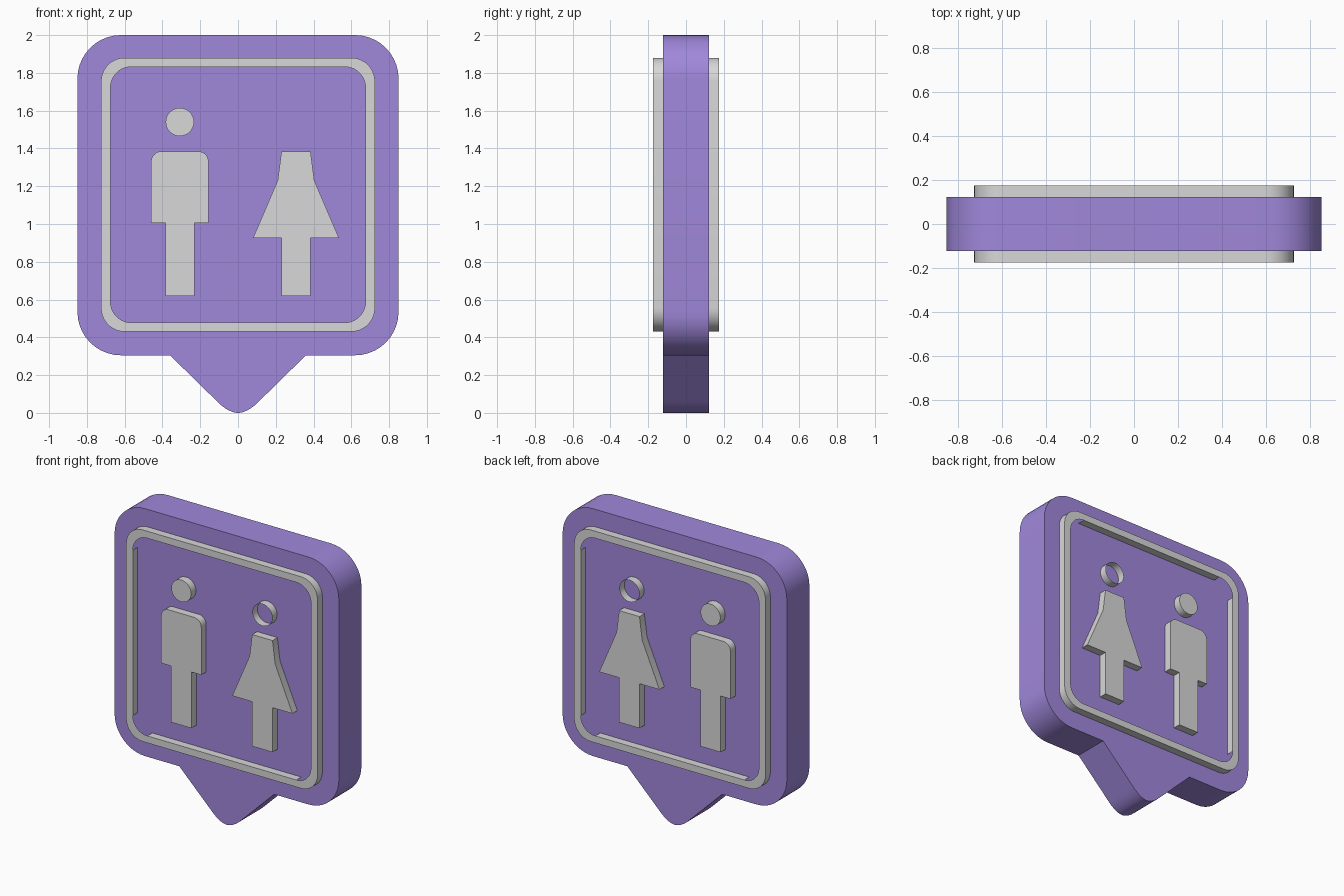
import bpy, bmesh
from math import cos, sin, pi, radians

if "Cube" in bpy.data.objects:
    bpy.data.objects.remove(bpy.data.objects["Cube"], do_unlink=True)

BODY_Y, RELIEF_Y = 0.122, 0.175
STEPS = 10


def material(name, rgb):
    m = bpy.data.materials.new(name)
    m.use_nodes = True
    m.diffuse_color = (*rgb, 1)
    m.node_tree.nodes["Principled BSDF"].inputs["Base Color"].default_value = (*rgb, 1)
    return m


purple = material("purple", (0.352, 0.246, 0.708))
grey = material("light grey", (0.686, 0.686, 0.686))


def arc(cx, cz, r, start, end, steps=STEPS):
    angles = [radians(start + (end - start) * i / steps) for i in range(steps + 1)]
    return [(cx + r * cos(a), cz + r * sin(a)) for a in angles]


def rounded_rect(half, z0, z1, r):
    """Counter-clockwise outline, starting at the bottom right corner."""
    x = half - r
    return (arc(x, z0 + r, r, -90, 0) + arc(x, z1 - r, r, 0, 90)
            + arc(-x, z1 - r, r, 90, 180) + arc(-x, z0 + r, r, 180, 270))


def ring(bm, points, depth):
    return [[bm.verts.new((x, y, z)) for x, z in points] for y in (-depth, depth)]


def finish(bm, name, mat):
    mesh = bpy.data.meshes.new(name)
    bm.normal_update()
    bm.to_mesh(mesh)
    bm.free()
    mesh.materials.append(mat)
    mesh.polygons.foreach_set("use_smooth", [True] * len(mesh.polygons))
    mesh.set_sharp_from_angle(angle=radians(25))
    obj = bpy.data.objects.new(name, mesh)
    bpy.context.collection.objects.link(obj)


def extrude(name, points, depth, mat, capped=True):
    bm = bmesh.new()
    front, back = ring(bm, points, depth)
    for i in range(len(points)):
        j = (i + 1) % len(points)
        bm.faces.new((front[i], back[i], back[j], front[j]))
    if capped:
        bm.faces.new(front)
        bm.faces.new(back[::-1])
    finish(bm, name, mat)


def mirrored(cx, right_half):
    """Close a bottom-to-top right half outline with its mirror image."""
    return ([(cx + x, z) for x, z in right_half]
            + [(cx - x, z) for x, z in reversed(right_half)])


# Sign board with a rounded pointer below
tip = []
for i in range(-STEPS, STEPS + 1):
    t = i / STEPS
    x = 0.11 * t
    tip.append((x, 0.06 * abs(t) ** 1.85))
board = rounded_rect(0.85, 0.305, 2.0, 0.23)
extrude("sign_board", [(-0.36, 0.305)] + tip + [(0.36, 0.305)] + board, BODY_Y, purple)

# Raised border, its inner walls only along the straight sides
outer = rounded_rect(0.725, 0.43, 1.88, 0.125)
inner = rounded_rect(0.675, 0.478, 1.832, 0.11)
bm = bmesh.new()
of, ob = ring(bm, outer, RELIEF_Y)
nf, nb = ring(bm, inner, RELIEF_Y)
for i in range(len(outer)):
    j = (i + 1) % len(outer)
    bm.faces.new((of[i], ob[i], ob[j], of[j]))
    bm.faces.new((of[i], of[j], nf[j], nf[i]))
    bm.faces.new((ob[j], ob[i], nb[i], nb[j]))
    if i % (STEPS + 1) == STEPS:
        bm.faces.new((nf[j], nb[j], nb[i], nf[i]))
finish(bm, "raised_border", grey)

# Man figure
man_half = [(0.077, 0.62), (0.077, 1.005), (0.152, 1.005)] + arc(0.097, 1.33, 0.055, 0, 90)
extrude("man_body", mirrored(-0.308, man_half), RELIEF_Y, grey)
extrude("man_head", arc(-0.308, 1.54, 0.075, 0, 360, 32)[:-1], RELIEF_Y, grey)

# Woman figure, with an open ring for the head
woman_half = [(0.077, 0.62), (0.077, 0.925), (0.228, 0.925), (0.097, 1.23), (0.077, 1.385)]
extrude("woman_body", mirrored(0.307, woman_half), RELIEF_Y, grey)
extrude("woman_head_ring", arc(0.307, 1.54, 0.075, 0, 360, 32)[:-1], RELIEF_Y, grey, capped=False)
